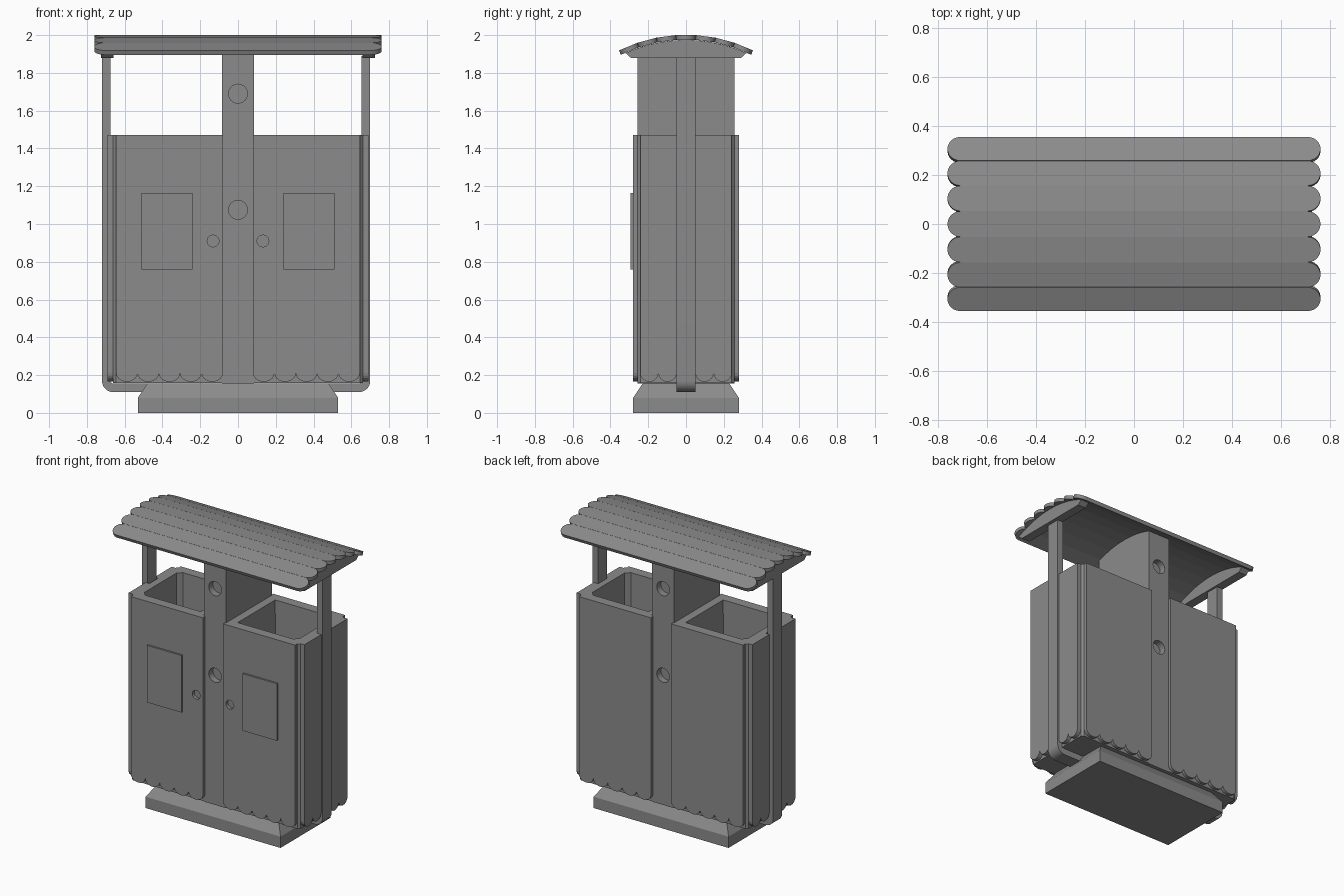
import bpy
import bmesh
from math import sin, cos, pi, sqrt
from mathutils import Matrix

if "Cube" in bpy.data.objects:
    bpy.data.objects.remove(bpy.data.objects["Cube"])

metal = bpy.data.materials.new("grey_metal")
metal.use_nodes = True
GREY = (0.26, 0.26, 0.26, 1)
metal.diffuse_color = GREY
metal.node_tree.nodes["Principled BSDF"].inputs["Base Color"].default_value = GREY

TOP = 1.47                    # rim height of the bins
ARC_Z, ARC_R = 1.2, 0.8       # centre and radius of the roof curve
SLAT = 0.025                  # slat thickness


def loft(name, rings, smooth=False):
    """Skin a list of matching point rings and cap both ends."""
    bm = bmesh.new()
    loops = [[bm.verts.new(p) for p in ring] for ring in rings]
    for a, b in zip(loops, loops[1:]):
        for i in range(len(a)):
            j = (i + 1) % len(a)
            bm.faces.new((a[i], a[j], b[j], b[i]))
    bm.faces.new(loops[0])
    bm.faces.new(loops[-1])
    bmesh.ops.recalc_face_normals(bm, faces=bm.faces)
    mesh = bpy.data.meshes.new(name)
    bm.to_mesh(mesh)
    bm.free()
    mesh.materials.append(metal)
    obj = bpy.data.objects.new(name, mesh)
    bpy.context.collection.objects.link(obj)
    if smooth:
        bpy.ops.object.select_all(action="DESELECT")
        obj.select_set(True)
        bpy.context.view_layer.objects.active = obj
        bpy.ops.object.shade_smooth_by_angle(angle=0.6)
    return obj


def prism(name, outline, axis, a, b, smooth=False):
    """Extrude a 2D outline along x, y or z from a to b."""
    place = {"x": lambda p, d: (d, p[0], p[1]),
             "y": lambda p, d: (p[0], d, p[1]),
             "z": lambda p, d: (p[0], p[1], d)}[axis]
    return loft(name, [[place(p, d) for p in outline] for d in (a, b)], smooth)


def rect(u0, u1, v0, v1):
    return [(u0, v0), (u1, v0), (u1, v1), (u0, v1)]


def arc(cx, cy, r, start, end, n):
    return [(cx + r * cos(start + (end - start) * i / n),
             cy + r * sin(start + (end - start) * i / n)) for i in range(n + 1)]


def scalloped(u0, u1, count):
    """Panel outline with a row of rounded scallops along its lower edge."""
    w = (u1 - u0) / count
    low, rise = 0.165, 0.045
    pts = [(u1, TOP), (u0, TOP)]
    for k in range(count):
        for i in range(1 if k else 0, 11):
            t = pi * i / 10
            pts.append((u0 + w * (k + 0.5 - 0.5 * cos(t)), low + rise * (1 - sin(t))))
    return pts


def drill(obj, x, z, r, y0, y1):
    """Cut a round recess into a part along y."""
    cutter = prism("cutter", arc(x, z, r, 0, 2 * pi, 32)[:-1], "y", y0, y1)
    mod = obj.modifiers.new("recess", "BOOLEAN")
    mod.object = cutter
    mod.solver = "EXACT"
    bpy.context.view_layer.objects.active = obj
    bpy.ops.object.modifier_apply(modifier=mod.name)
    bpy.data.objects.remove(cutter)


def under_roof(half, n=16):
    """Points along the underside of the roof from +half to -half."""
    r = ARC_R - SLAT - 0.001
    ys = [half - 2 * half * i / n for i in range(n + 1)]
    return [(y, ARC_Z + sqrt(r * r - y * y)) for y in ys]


# Foot with sloping shoulders
loft("foot", [[(x, y, z) for x, y in rect(-hx, hx, -hy, hy)]
              for hx, hy, z in ((0.53, 0.28, 0), (0.53, 0.28, 0.08), (0.48, 0.23, 0.155))])

# Strap frame: a U with rounded lower corners
left, right, low, high, band, rad = -0.72, 0.70, 0.11, 1.89, 0.045, 0.06
strap = [(left, high)]
strap += arc(left + rad, low + rad, rad, pi, 1.5 * pi, 8)
strap += arc(right - rad, low + rad, rad, 1.5 * pi, 2 * pi, 8)
strap += [(right, high), (right - band, high)]
strap += arc(right - rad, low + rad, rad - band, 2 * pi, 1.5 * pi, 8)
strap += arc(left + rad, low + rad, rad - band, 1.5 * pi, pi, 8)
strap += [(left + band, high)]
prism("strap_frame", strap, "y", -0.05, 0.05, True)

# Central column reaching up to the curved roof, with round recesses
column = prism("central_column", [(-0.257, 0.155), (0.257, 0.155)] + under_roof(0.257),
               "x", -0.086, 0.086)
for side in (-1, 1):
    for z in (1.69, 1.075):
        drill(column, 0, z, 0.05, side * 0.21, side * 0.3)

# Bins with their cladding panels
for s, label in ((1, "left"), (-1, "right")):
    def chamfered(x0, x1, y, c):
        return [(s * px, py) for px, py in
                ((x0, -y), (x1 - c, -y), (x1, c - y), (x1, y - c), (x1 - c, y), (x0, y))]

    outer, inner = chamfered(0.086, 0.662, 0.257, 0.015), chamfered(0.145, 0.61, 0.21, 0.03)
    floor = chamfered(0.165, 0.59, 0.19, 0.03)
    loft(label + "_bin", [[(x, y, z) for x, y in ring] for ring, z in
                          ((outer, 0.158), (outer, TOP), (inner, TOP), (floor, 0.22))])

    for f, face in ((-1, "front"), (1, "back")):
        panel = prism(f"{label}_{face}_panel",
                      scalloped(*sorted((s * 0.08, s * 0.645)), 5), "y", f * 0.255, f * 0.28)
        if f < 0:
            drill(panel, s * 0.132, 0.91, 0.031, -0.25, -0.3)
        prism(f"{label}_{face}_side_panel",
              scalloped(*sorted((f * 0.05, f * 0.242)), 2), "x", s * 0.66, s * 0.69)

    # Notice plate on the door
    prism(label + "_door_plate", rect(*sorted((s * 0.24, s * 0.51)), 0.76, 1.165),
          "y", -0.279, -0.293)

    # Arched rib carrying the roof end
    prism(label + "_roof_rib", [(-0.29, 1.878), (0.29, 1.878)] + under_roof(0.32),
          "x", s * 0.66, s * 0.725)

# Roof slats with rounded ends, fanned along the curve
half, end = 0.052, 0.76
outline = arc(end - half, 0, half, -pi / 2, pi / 2, 12)
outline += arc(half - end, 0, half, pi / 2, 1.5 * pi, 12)
for k in range(-3, 4):
    slat = prism(f"roof_slat_{k + 4}", outline, "z", ARC_R - SLAT, ARC_R, True)
    slat.data.transform(Matrix.Translation((0, 0, ARC_Z)) @ Matrix.Rotation(-k * 0.131, 4, "X"))
